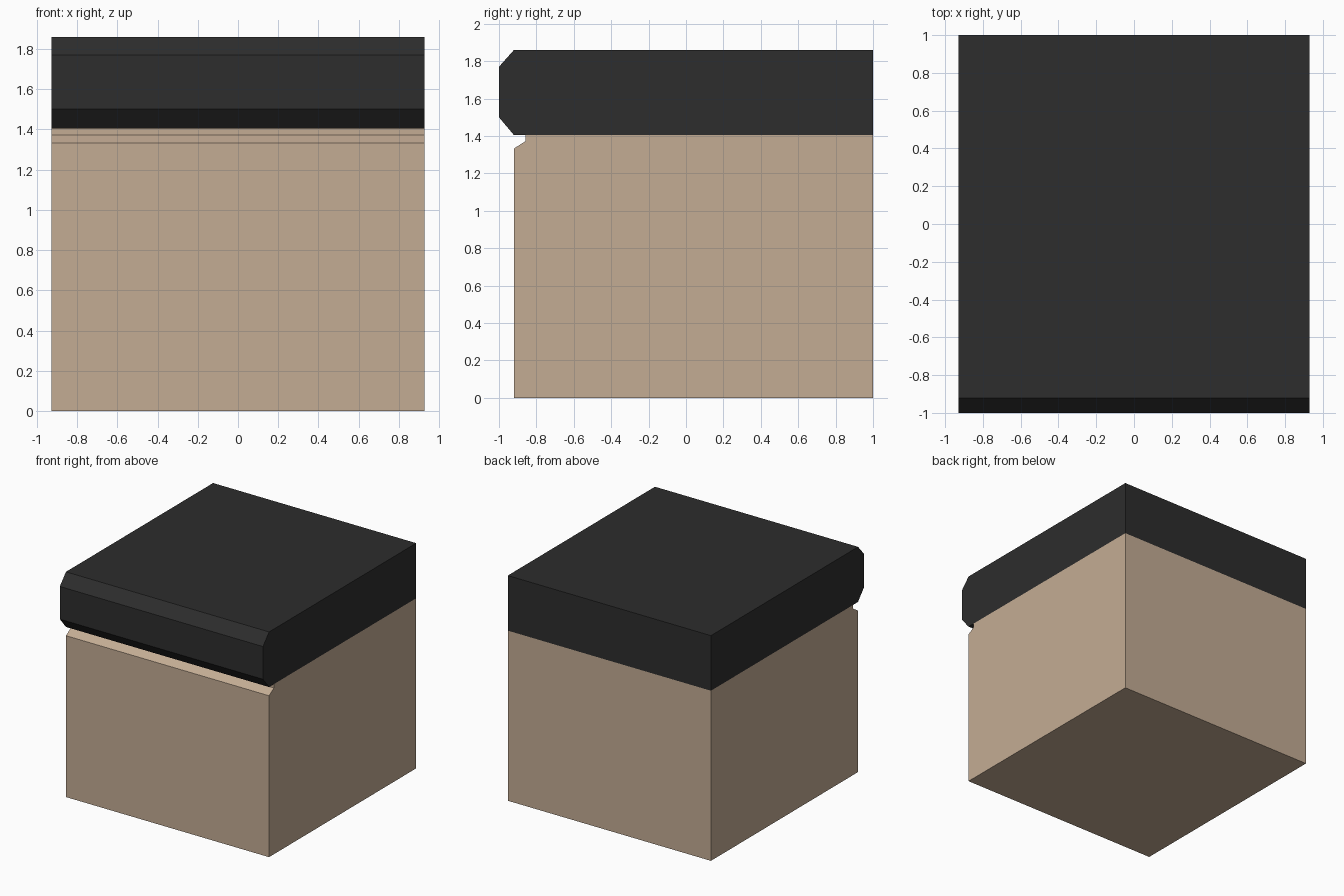
import bpy
import bmesh

if "Cube" in bpy.data.objects:
    bpy.data.objects.remove(bpy.data.objects["Cube"])

HALF_WIDTH = 0.928


def material(name, colour):
    mat = bpy.data.materials.new(name)
    mat.diffuse_color = (*colour, 1.0)
    mat.use_nodes = True
    mat.node_tree.nodes["Principled BSDF"].inputs["Base Color"].default_value = mat.diffuse_color
    return mat


def extruded_profile(name, profile, mat):
    """Sweep a (y, z) side profile across the full width in x."""
    bm = bmesh.new()
    face = bm.faces.new([bm.verts.new((-HALF_WIDTH, y, z)) for y, z in profile])
    swept = bmesh.ops.extrude_face_region(bm, geom=[face])
    verts = [v for v in swept["geom"] if isinstance(v, bmesh.types.BMVert)]
    bmesh.ops.translate(bm, vec=(2 * HALF_WIDTH, 0, 0), verts=verts)
    bmesh.ops.recalc_face_normals(bm, faces=bm.faces)
    mesh = bpy.data.meshes.new(name)
    bm.to_mesh(mesh)
    bm.free()
    mesh.materials.append(mat)
    obj = bpy.data.objects.new(name, mesh)
    bpy.context.collection.objects.link(obj)
    return obj


tan = material("tan wood", (0.55, 0.413, 0.296))
black = material("charcoal", (0.026, 0.026, 0.026))

# Cabinet body with the finger-grip recess along its front top edge
extruded_profile("cabinet_body", [
    (-0.92, 0), (1, 0), (1, 1.405), (-0.857, 1.405),
    (-0.857, 1.373), (-0.92, 1.333)], tan)

# Thick worktop with a bevelled, overhanging front edge
extruded_profile("worktop", [
    (-0.92, 1.405), (1, 1.405), (1, 1.86), (-0.92, 1.86),
    (-1, 1.77), (-1, 1.50)], black)
